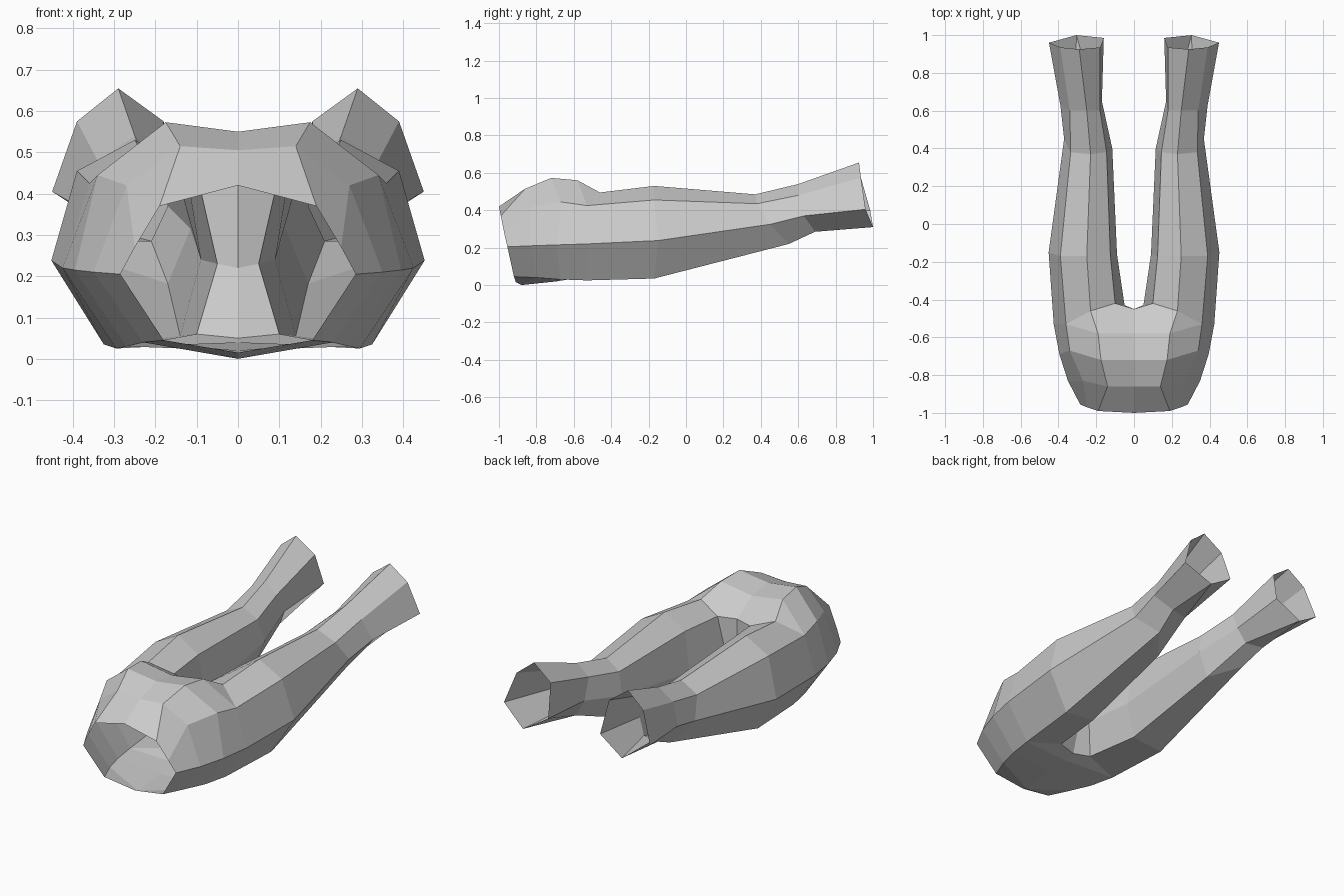
import bpy
import bmesh

# Remove the default object only
default = bpy.data.objects.get("Cube")
if default:
    bpy.data.objects.remove(default, do_unlink=True)

# One plain fabric colour
fabric = bpy.data.materials.new("grey_fabric")
fabric.use_nodes = True
colour = (0.6, 0.6, 0.6, 1.0)
fabric.diffuse_color = colour
fabric.node_tree.nodes["Principled BSDF"].inputs["Base Color"].default_value = colour

bm = bmesh.new()


def loop(*points):
    """Create the corners of one cross-section."""
    return [bm.verts.new(point) for point in points]


def bridge(first, second, closed=False):
    """Join two cross-sections that have matching corners; shared corners give triangles."""
    count = len(first)
    for i in range(count if closed else count - 1):
        j = (i + 1) % count
        corners = (first[i], first[j], second[j], second[i])
        bm.faces.new(list(dict.fromkeys(corners)))


# Half sections of the hips: front seam, front, upper side, side, under, back seam
waist = loop((0, -1, .42), (.19, -.99, .37), (.25, -.97, .27),
             (.285, -.955, .205), (.18, -.92, .045), (0, -.91, .015))
belly = loop((0, -.86, .505), (.14, -.86, .515), (.27, -.83, .42),
             (.35, -.83, .21), (.23, -.8, .04), (0, -.88, 0))
hips = loop((0, -.72, .55), (.175, -.72, .573), (.34, -.67, .445),
            (.395, -.69, .215), (.27, -.67, .03), (0, -.69, .02))
seat = loop((0, -.58, .53), (.19, -.58, .56), (.36, -.53, .425),
            (.425, -.53, .22), (.295, -.53, .025), (0, -.57, .04))
for first, second in ((waist, belly), (belly, hips), (hips, seat)):
    bridge(first, second)

# Crotch seam and the inner corners of the thigh opening
seam_front, seam_mid, seam_back = loop((0, -.45, .45), (0, -.45, .22), (0, -.5, .05))
thigh_top, inner_top, inner_mid, inner_low = loop(
    (.23, -.46, .495), (.1, -.42, .45), (.05, -.43, .23), (.1, -.48, .06))
front_seam, front, upper_side, side, under, back_seam = seat
for corners in (
    (front_seam, front, thigh_top, inner_top, seam_front),
    (front, upper_side, thigh_top),
    (seam_front, inner_top, inner_mid, seam_mid),
    (seam_mid, inner_mid, inner_low, seam_back),
    (seam_back, inner_low, under, back_seam),
):
    bm.faces.new(corners)

# Leg sections: top, upper side, side, under, inner under, inner side, upper inner
opening = [thigh_top, upper_side, side, under, inner_low, inner_mid, inner_top]
thigh = loop((.25, -.17, .53), (.39, -.17, .455), (.452, -.15, .238), (.325, -.17, .035),
             (.14, -.17, .055), (.09, -.16, .24), (.125, -.17, .455))
knee = loop((.23, .37, .485), (.335, .38, .435), (.37, .45, .325), (.285, .55, .22),
            (.17, .4, .182), (.115, .4, .315), (.145, .38, .435))
shin = loop((.25, .6, .54), (.34, .6, .48), (.39, .63, .37), (.31, .69, .285),
            (.21, .67, .285), (.17, .65, .37), (.18, .6, .48))
hem = loop((.29, .925, .655), (.39, .935, .575), (.45, .96, .405),
           (.305, 1, .31), (.16, .985, .4), (.18, .935, .575))
hem.insert(3, hem[3])
for first, second in ((opening, thigh), (thigh, knee), (knee, shin), (shin, hem)):
    bridge(first, second, closed=True)

# Mirror across the seam, leaving the waist and hems open
half = bm.verts[:] + bm.edges[:] + bm.faces[:]
bmesh.ops.mirror(bm, geom=half, axis="X", merge_dist=0.001)
bmesh.ops.remove_doubles(bm, verts=bm.verts[:], dist=0.001)
bmesh.ops.recalc_face_normals(bm, faces=bm.faces[:])

# Make sure the open shell faces outward
highest = max((f for f in bm.faces if f.calc_center_median().y < 0),
              key=lambda f: f.calc_center_median().z)
if highest.normal.z < 0:
    bmesh.ops.reverse_faces(bm, faces=bm.faces[:])

mesh = bpy.data.meshes.new("trousers")
bm.to_mesh(mesh)
bm.free()
mesh.materials.append(fabric)
trousers = bpy.data.objects.new("trousers", mesh)
bpy.context.collection.objects.link(trousers)
